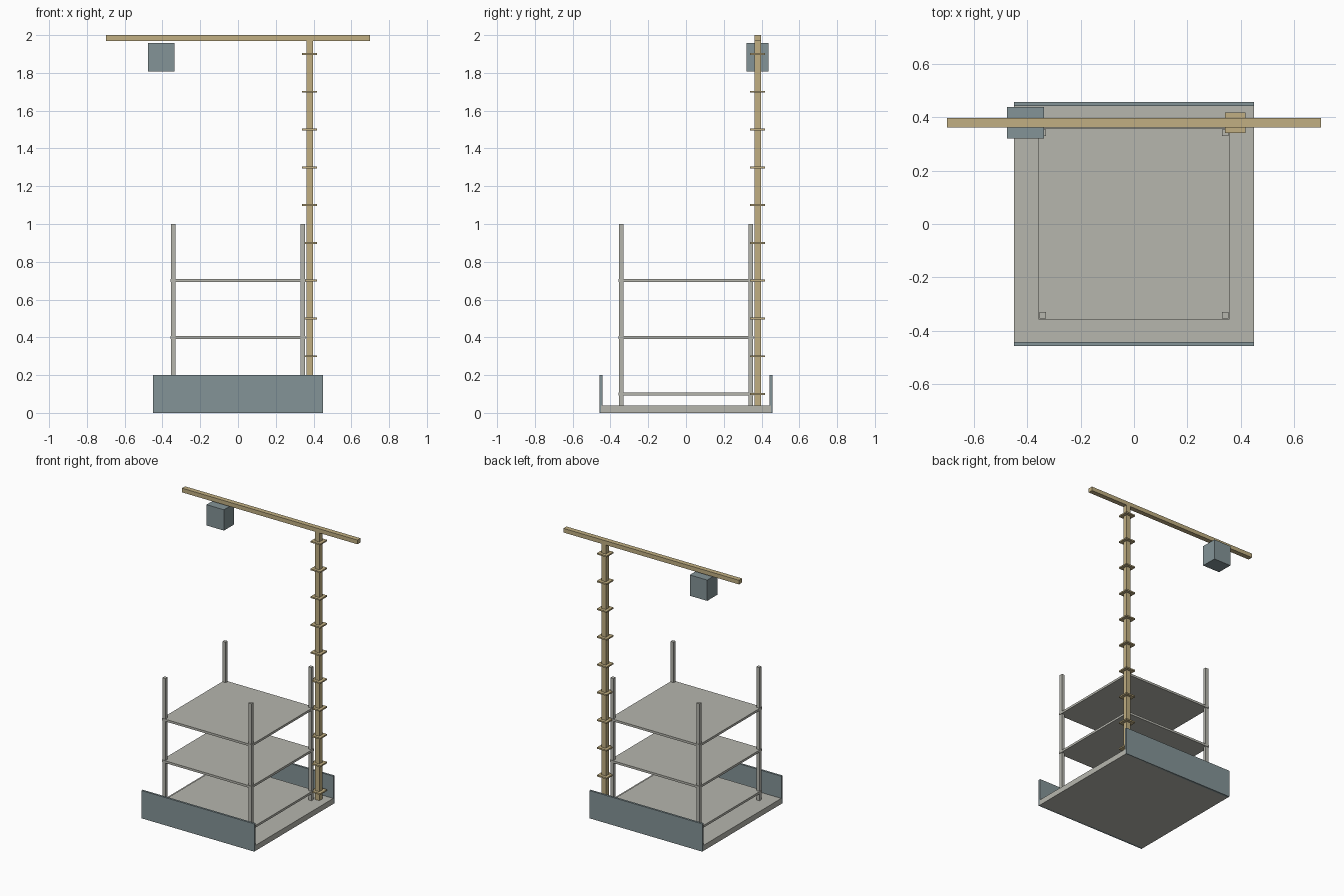
import bpy

cube = bpy.data.objects.get("Cube")
if cube:
    bpy.data.objects.remove(cube, do_unlink=True)


def material(name, rgb):
    lin = [((c / 255 + 0.055) / 1.055) ** 2.4 for c in rgb]
    mat = bpy.data.materials.new(name)
    mat.use_nodes = True
    mat.diffuse_color = (*lin, 1)
    mat.node_tree.nodes["Principled BSDF"].inputs["Base Color"].default_value = (*lin, 1)
    return mat


concrete = material("concrete grey", (182, 182, 174))
panel = material("blue grey", (132, 148, 151))
tan = material("crane tan", (193, 175, 130))


def box(name, center, size, mat):
    bpy.ops.mesh.primitive_cube_add(size=1, location=center)
    obj = bpy.context.object
    obj.name = name
    obj.scale = size
    bpy.ops.object.transform_apply(location=False, rotation=False, scale=True)
    obj.data.materials.append(mat)
    return obj


# Ground slab and the two hoarding panels
box("ground_slab", (0, 0, 0.02), (0.9, 0.9, 0.04), concrete)
for side, label in ((-1, "front"), (1, "back")):
    box(label + "_hoarding", (0, side * 0.45, 0.1), (0.9, 0.015, 0.2), panel)

# Corner columns
for sx, x_label in ((-1, "right"), (1, "left")):
    for sy, y_label in ((-1, "front"), (1, "back")):
        box(y_label + "_" + x_label + "_column",
            (sx * 0.342, sy * 0.342, 0.52), (0.024, 0.024, 0.96), concrete)

# Floors of the unfinished building
for i in range(3):
    box(f"floor_{i + 1}", (0, 0, 0.1 + 0.3 * i), (0.715, 0.715, 0.016), concrete)

# Crane mast with evenly spaced collars
crane = 0.379
box("crane_mast", (crane, crane, 1.005), (0.035, 0.035, 1.93), tan)
for i in range(10):
    box(f"mast_collar_{i + 1}", (crane, crane, 0.1 + 0.2 * i), (0.078, 0.078, 0.01), tan)

# Jib and counterweight
box("crane_jib", (0, crane, 1.985), (1.4, 0.035, 0.03), tan)
box("counterweight", (-0.406, crane, 1.882), (0.139, 0.117, 0.15), panel)
